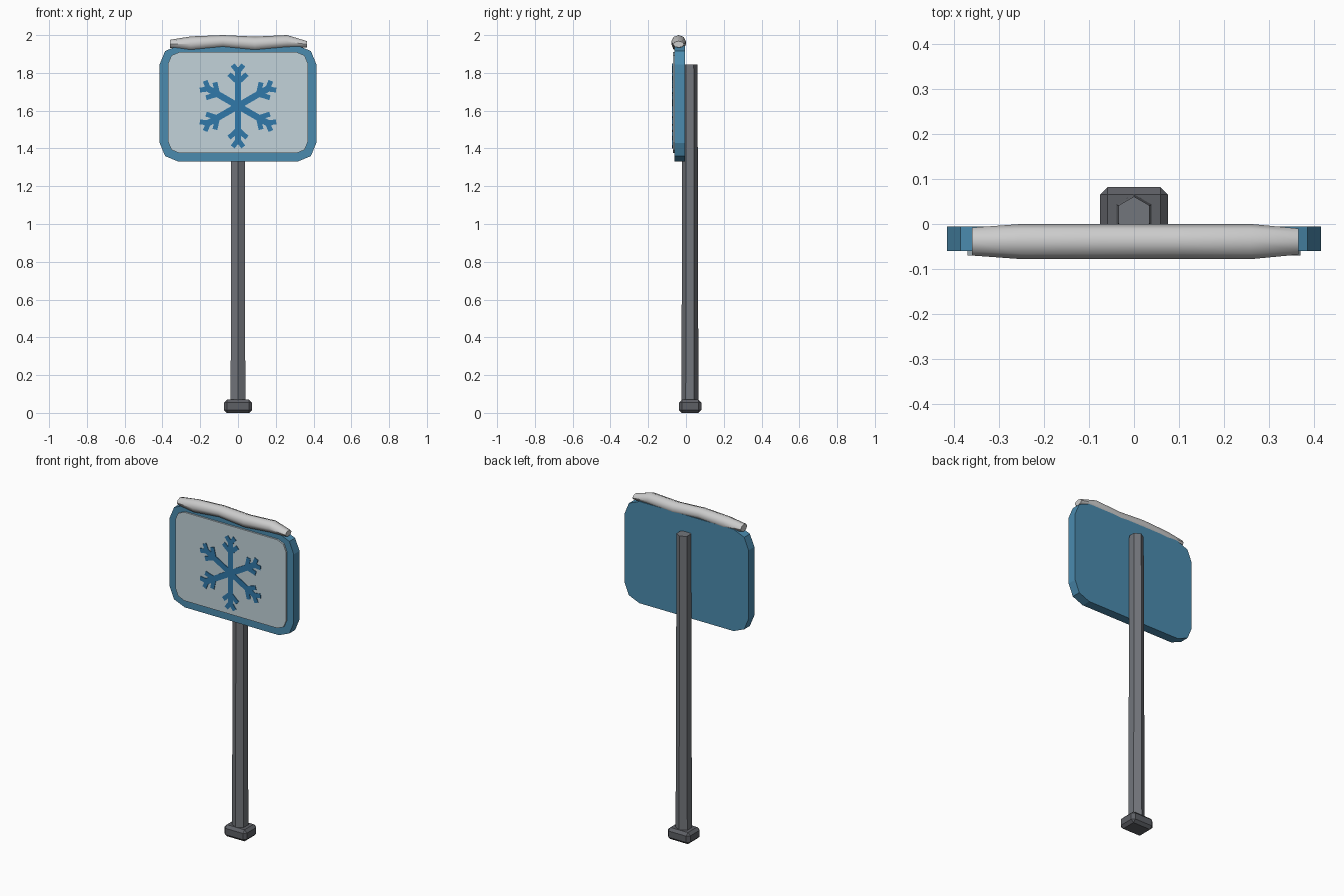
import bpy, bmesh, math
from mathutils import Vector

if "Cube" in bpy.data.objects:
    bpy.data.objects.remove(bpy.data.objects["Cube"])


def material(name, rgb):
    m = bpy.data.materials.new(name)
    m.diffuse_color = (*rgb, 1)
    m.use_nodes = True
    m.node_tree.nodes["Principled BSDF"].inputs["Base Color"].default_value = m.diffuse_color
    return m


blue = material("frame_blue", (0.07, 0.26, 0.43))
pale = material("face_pale", (0.54, 0.65, 0.70))
deep = material("flake_blue", (0.03, 0.19, 0.40))
white = material("snow_white", (0.9, 0.9, 0.9))
grey = material("post_grey", (0.17, 0.18, 0.20))
dark = material("foot_grey", (0.11, 0.115, 0.13))


def finish(bm, name, mat):
    bmesh.ops.recalc_face_normals(bm, faces=bm.faces)
    me = bpy.data.meshes.new(name)
    bm.to_mesh(me)
    bm.free()
    me.materials.append(mat)
    ob = bpy.data.objects.new(name, me)
    bpy.context.collection.objects.link(ob)
    return ob


def extrude_outline(bm, pts, y0, y1):
    """Prism from an (x, z) outline between two depths."""
    front = [bm.verts.new((x, y0, z)) for x, z in pts]
    back = [bm.verts.new((x, y1, z)) for x, z in pts]
    bm.faces.new(front)
    bm.faces.new(back[::-1])
    n = len(pts)
    for i in range(n):
        j = (i + 1) % n
        bm.faces.new((front[i], back[i], back[j], front[j]))


def loft(bm, rings):
    """Skin a list of equal rings and cap both ends."""
    rows = [[bm.verts.new(p) for p in r] for r in rings]
    n = len(rows[0])
    for a, b in zip(rows, rows[1:]):
        for i in range(n):
            j = (i + 1) % n
            bm.faces.new((a[i], a[j], b[j], b[i]))
    bm.faces.new(rows[0][::-1])
    bm.faces.new(rows[-1])


def rounded_rect(hx, z0, z1, r, seg=2):
    pts = []
    corners = ((hx - r, z1 - r), (r - hx, z1 - r), (r - hx, z0 + r), (hx - r, z0 + r))
    for k, (cx, cz) in enumerate(corners):
        for s in range(seg + 1):
            a = math.pi / 2 * (k + s / seg)
            pts.append((cx + r * math.cos(a), cz + r * math.sin(a)))
    return pts


# Sign board and its raised face
for name, outline, y0, y1, mat in (
        ("sign_board", rounded_rect(0.415, 1.33, 1.945, 0.1), -0.06, -0.005, blue),
        ("sign_face", rounded_rect(0.37, 1.375, 1.91, 0.06), -0.07, -0.058, pale)):
    bm = bmesh.new()
    extrude_outline(bm, outline, y0, y1)
    finish(bm, name, mat)

# Snowflake: six arms, each with two pairs of side twigs
bm = bmesh.new()
centre = Vector((0, 1.625))


def bar(p, q, width, angle):
    p, q = Vector(p), Vector(q)
    d = (q - p).normalized()
    side = Vector((-d.y, d.x)) * width / 2
    c, s = math.cos(angle), math.sin(angle)
    pts = [(centre.x + v.x * c - v.y * s, centre.y + v.x * s + v.y * c)
           for v in (p - side, q - side, q + side, p + side)]
    extrude_outline(bm, pts, -0.0735, -0.069)


for k in range(6):
    a = k * math.pi / 3
    bar((0, 0), (0, 0.205), 0.034, a)
    for sx in (1, -1):
        bar((0, 0.125), (sx * 0.047, 0.168), 0.026, a)
        bar((0, 0.18), (sx * 0.028, 0.217), 0.026, a)
finish(bm, "snowflake", deep)

# Tapered six-sided post
bm = bmesh.new()
loft(bm, [[(r * math.sin(k * math.pi / 3), 0.021 + r * math.cos(k * math.pi / 3), z)
           for k in range(6)] for r, z in ((0.045, 0.03), (0.04, 1.845))])
finish(bm, "post", grey)

# Chamfered foot block
bm = bmesh.new()
bmesh.ops.create_cube(bm, size=1)
for v in bm.verts:
    v.co = Vector((v.co.x * 0.15, v.co.y * 0.12 + 0.022, v.co.z * 0.07 + 0.035))
bmesh.ops.bevel(bm, geom=bm.edges[:], offset=0.016, segments=1, affect='EDGES')
finish(bm, "foot", dark)

# Wavy snow cap: x, bottom z, top z, half depth
sections = ((-0.36, 1.932, 1.975, 0.031), (-0.25, 1.914, 1.993, 0.039),
            (-0.08, 1.932, 2.0, 0.039), (0.09, 1.914, 1.992, 0.039),
            (0.26, 1.93, 2.0, 0.039), (0.365, 1.934, 1.968, 0.029))
bm = bmesh.new()
loft(bm, [[(x, -0.039 + h * math.cos(k * math.pi / 4),
            (b + t) / 2 + (t - b) / 2 * math.sin(k * math.pi / 4))
           for k in range(8)] for x, b, t, h in sections])
snow = finish(bm, "snow_cap", white)
bpy.context.view_layer.objects.active = snow
snow.select_set(True)
bpy.ops.object.shade_smooth_by_angle(angle=math.radians(50))
